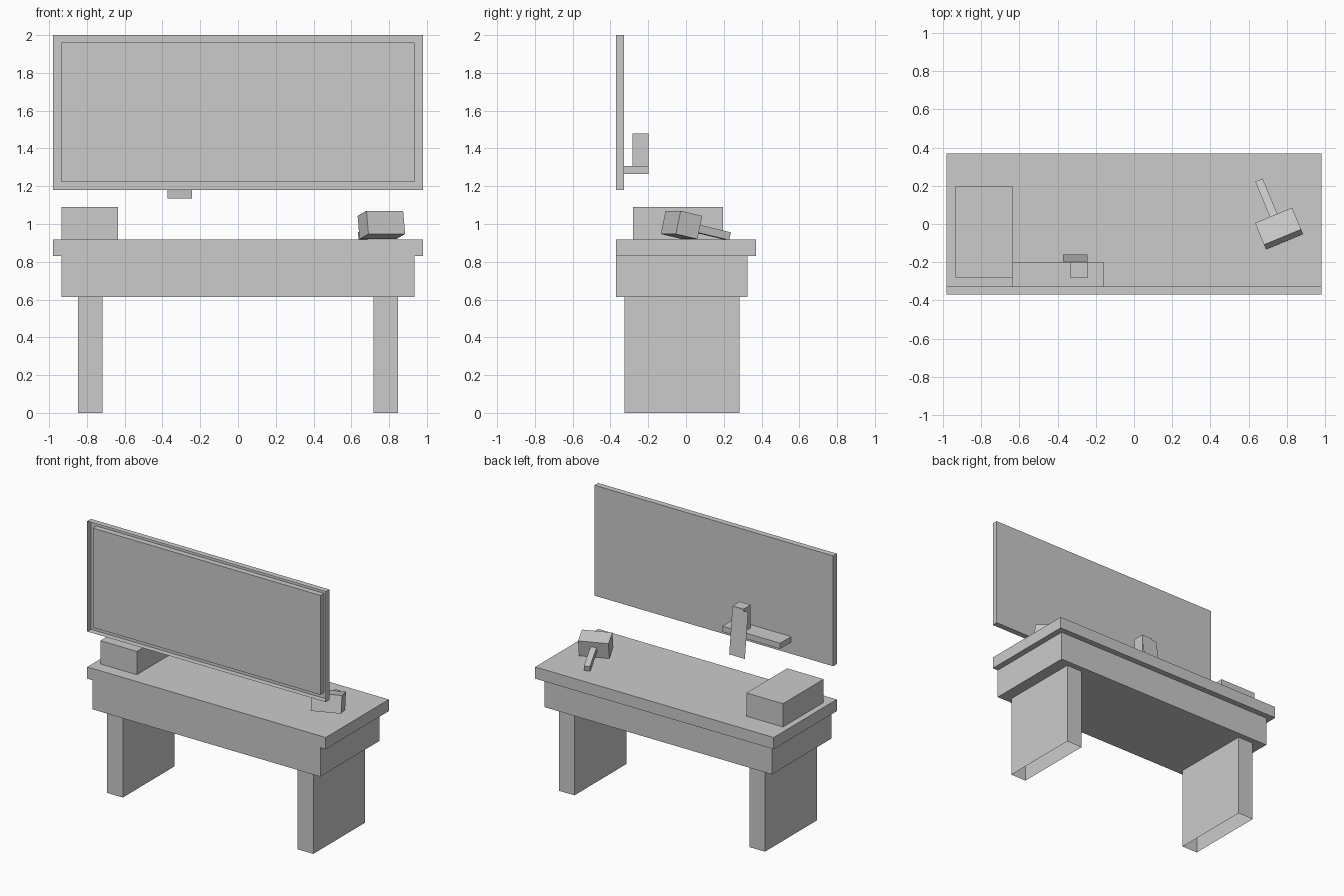
import bpy, bmesh
from math import radians
from mathutils import Matrix, Vector

if "Cube" in bpy.data.objects:
    bpy.data.objects.remove(bpy.data.objects["Cube"])


def box(name, x, y, z, open_dirs=(), matrix=None):
    """Box from (min, max) ranges; faces pointing along open_dirs are left out."""
    bm = bmesh.new()
    bmesh.ops.create_cube(bm, size=1)
    for v in bm.verts:
        v.co = [r[0] + (c + 0.5) * (r[1] - r[0]) for c, r in zip(v.co, (x, y, z))]
    bm.normal_update()
    gone = [f for f in bm.faces if any(f.normal.dot(Vector(d)) > 0.9 for d in open_dirs)]
    bmesh.ops.delete(bm, geom=gone, context='FACES')
    me = bpy.data.meshes.new(name)
    bm.to_mesh(me)
    bm.free()
    ob = bpy.data.objects.new(name, me)
    bpy.context.collection.objects.link(ob)
    if matrix:
        ob.matrix_world = matrix
    return ob


# Bench: top and apron are flush at the front
box("bench_top", (-0.98, 0.98), (-0.37, 0.37), (0.83, 0.917))
box("apron", (-0.935, 0.935), (-0.37, 0.326), (0.614, 0.83), [(0, 0, 1)])

# Slab legs, open underneath
for side, x in (("left", (-0.847, -0.718)), ("right", (0.718, 0.847))):
    box(side + "_leg", x, (-0.326, 0.283), (0, 0.614), [(0, 0, 1), (0, 0, -1)])

# Wall board: thin open-fronted tray holding an inset panel
box("board_tray", (-0.98, 0.98), (-0.37, -0.327), (1.18, 2.0), [(0, -1, 0)])
box("board_panel", (-0.935, 0.935), (-0.369, -0.328), (1.222, 1.96), [(0, 1, 0)])

# Shelf with a small block and a hanging sheet
box("shelf", (-0.635, -0.16), (-0.327, -0.198), (1.266, 1.308))
box("shelf_block", (-0.333, -0.243), (-0.283, -0.199), (1.308, 1.48))
bm = bmesh.new()
bm.faces.new([bm.verts.new(p) for p in (
    (-0.243, -0.16, 1.135), (-0.372, -0.16, 1.135),
    (-0.372, -0.197, 1.467), (-0.243, -0.197, 1.467))])
me = bpy.data.meshes.new("hanging_sheet")
bm.to_mesh(me)
bm.free()
bpy.context.collection.objects.link(bpy.data.objects.new("hanging_sheet", me))

# Storage box on the bench
box("storage_box", (-0.935, -0.635), (-0.28, 0.197), (0.917, 1.09))

# Mallet lying on the bench, tilted onto its handle
lie = (Matrix.Translation((0.759, -0.024, 0.995))
       @ Matrix.Rotation(radians(22.5), 4, 'Z')
       @ Matrix.Rotation(radians(-12.5), 4, 'X'))
box("mallet_head", (-0.105, 0.105), (-0.063, 0.063), (-0.063, 0.063), matrix=lie)
box("mallet_handle", (-0.021, 0.021), (0.06, 0.276), (-0.021, 0.021), matrix=lie)
